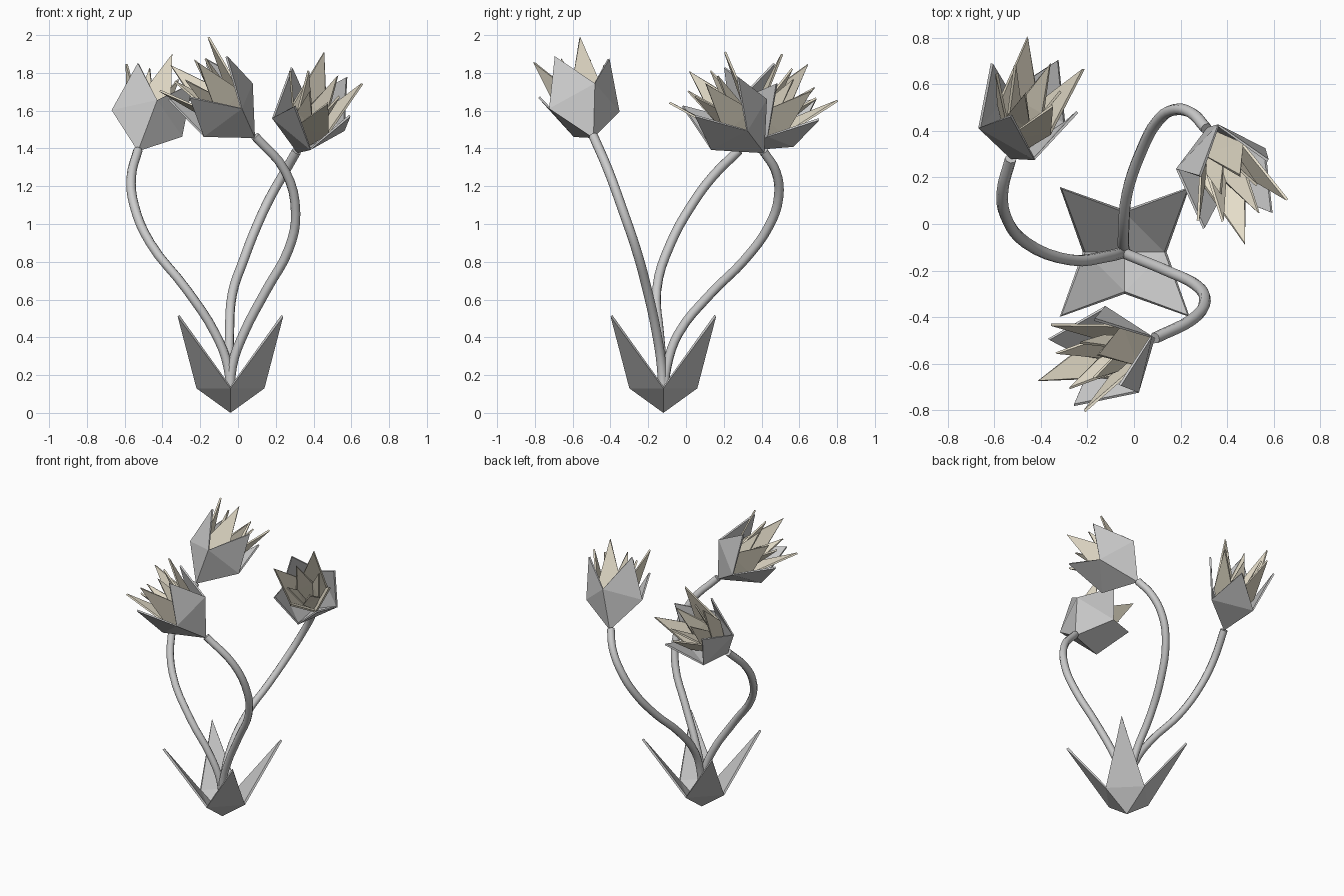
import bpy, math
from mathutils import Vector

if "Cube" in bpy.data.objects:
    bpy.data.objects.remove(bpy.data.objects["Cube"])

cream = bpy.data.materials.new("cream")
cream.diffuse_color = (0.80, 0.74, 0.60, 1)
cream.use_nodes = True
cream.node_tree.nodes["Principled BSDF"].inputs["Base Color"].default_value = cream.diffuse_color


def whorl(name, base, axis, side, belly, tip, turn=0, mat=None, thick=0.012):
    """Four pointed petals sharing a base point; belly and tip are (radius, height)."""
    base, a = Vector(base), Vector(axis).normalized()
    u = Vector(side)
    u = (u - a * u.dot(a)).normalized()
    v = a.cross(u)

    def at(deg, r, h):
        t = math.radians(deg + turn)
        return base + a * h + (u * math.cos(t) + v * math.sin(t)) * r

    verts = [base]
    verts += [at(90 * k, *belly) for k in range(4)]
    verts += [at(90 * k + 45, *tip) for k in range(4)]
    faces = []
    for k in range(4):
        b0, b1 = 1 + k, 1 + (k + 1) % 4
        faces += [(0, b1, b0), (b0, b1, 5 + k)]
    me = bpy.data.meshes.new(name)
    me.from_pydata([tuple(p) for p in verts], [], faces)
    # inward-facing order is flipped so the shell thickens inwards
    me.update()
    mid = base + a * belly[1]
    if me.polygons[1].normal.dot(verts[1] + verts[2] - 2 * mid) < 0:
        me.flip_normals()
    if mat:
        me.materials.append(mat)
    ob = bpy.data.objects.new(name, me)
    bpy.context.collection.objects.link(ob)
    mod = ob.modifiers.new("thickness", "SOLIDIFY")
    mod.thickness, mod.offset = thick, -1
    return ob


def stem(name, pts):
    cu = bpy.data.curves.new(name, "CURVE")
    cu.dimensions = "3D"
    cu.bevel_depth, cu.bevel_resolution = 0.025, 2
    cu.resolution_u, cu.use_fill_caps = 4, True
    sp = cu.splines.new("BEZIER")
    sp.bezier_points.add(len(pts) - 1)
    for bp, p in zip(sp.bezier_points, pts):
        bp.co = p
        bp.handle_left_type = bp.handle_right_type = "AUTO"
    sp.use_smooth = True
    ob = bpy.data.objects.new(name, cu)
    bpy.context.collection.objects.link(ob)


# ground leaves
whorl("base_leaves", (-0.04, -0.12, 0), (0, 0, 1), (1, 0, 0),
      (0.18, 0.13), (0.395, 0.51), thick=0.015)

# stems
root = (-0.04, -0.12, 0.06)
stems = {
    "left": [root, (-0.055, -0.125, 0.25), (-0.12, -0.14, 0.42), (-0.27, -0.155, 0.65),
             (-0.465, -0.08, 0.90), (-0.55, 0.03, 1.10), (-0.565, 0.14, 1.25),
             (-0.53, 0.28, 1.39)],
    "right": [root, (-0.045, -0.10, 0.25), (-0.045, -0.04, 0.42), (-0.03, 0.13, 0.63),
              (0.03, 0.31, 0.81), (0.10, 0.44, 0.99), (0.17, 0.49, 1.14),
              (0.25, 0.475, 1.28), (0.31, 0.41, 1.385)],
    "front": [root, (-0.03, -0.13, 0.25), (0.03, -0.155, 0.42), (0.15, -0.205, 0.65),
              (0.27, -0.265, 0.87), (0.305, -0.33, 1.06), (0.25, -0.41, 1.28),
              (0.09, -0.49, 1.465)],
}
for n, pts in stems.items():
    stem(n + "_stem", pts)

# flower heads: base point, axis, direction to one side corner
heads = {
    "left": ((-0.53, 0.28, 1.385), (0.125, 0.37, 0.385), (0.055, -0.15, 0.125)),
    "right": ((0.315, 0.415, 1.375), (0.1475, -0.345, 0.39), (0.18, 0.045, -0.035)),
    "front": ((0.09, -0.49, 1.455), (-0.3725, -0.1275, 0.39), (0.125, 0.055, 0.155)),
}
for n, (b, a, s) in heads.items():
    whorl(n + "_outer_petals", b, a, s, (0.20, 0.21), (0.22, 0.45))
    whorl(n + "_middle_petals", b, a, s, (0.135, 0.25), (0.205, 0.555), 45, cream)
    whorl(n + "_inner_petals", b, a, s, (0.085, 0.28), (0.12, 0.51), 0, cream)
